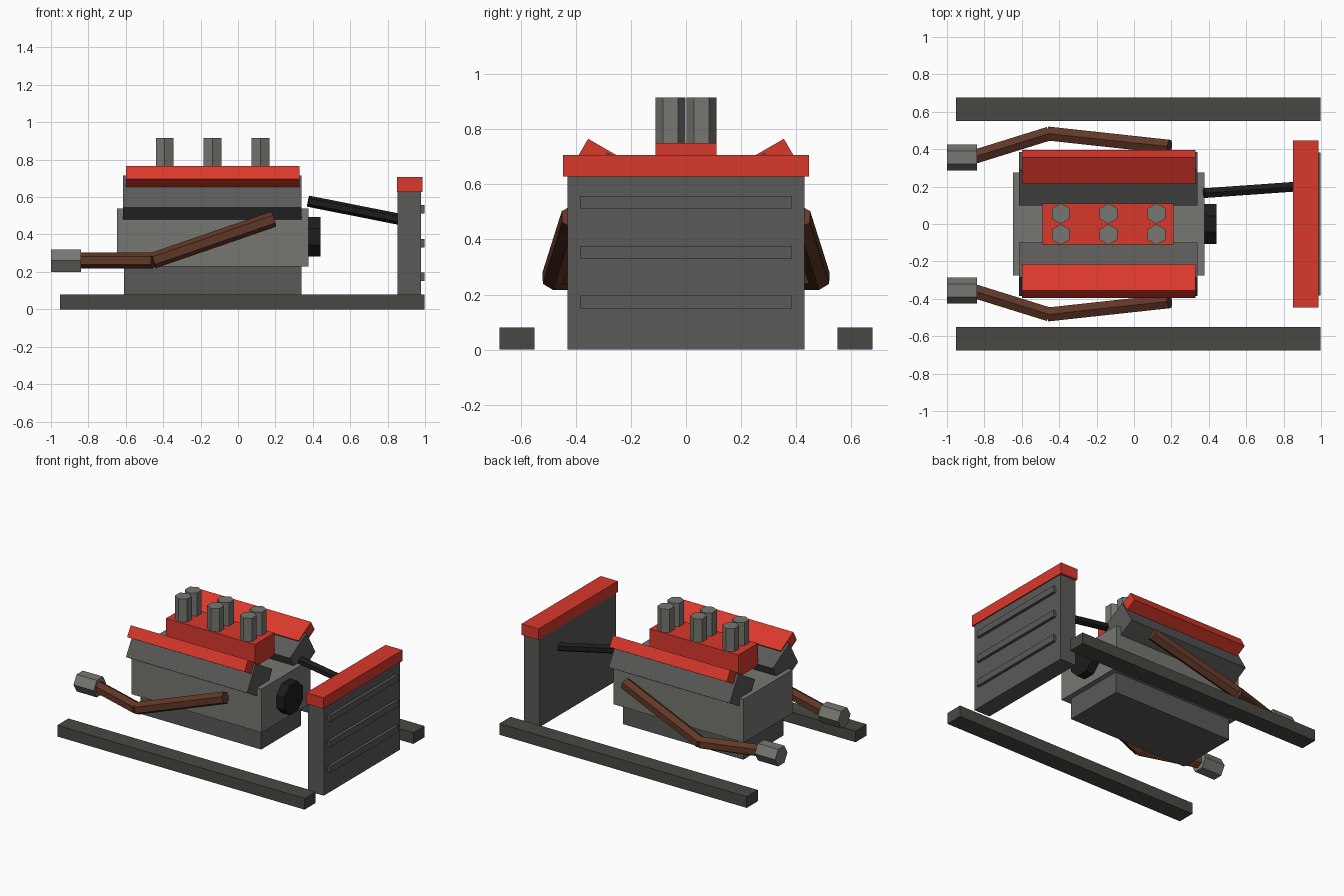
import bpy, math
from mathutils import Vector

if "Cube" in bpy.data.objects:
    bpy.data.objects.remove(bpy.data.objects["Cube"])


def material(name, rgb):
    m = bpy.data.materials.new(name)
    m.diffuse_color = (*rgb, 1)
    m.use_nodes = True
    m.node_tree.nodes["Principled BSDF"].inputs["Base Color"].default_value = m.diffuse_color
    return m


RED = material("red_paint", (0.70, 0.04, 0.025))
BROWN = material("rusty_brown", (0.12, 0.04, 0.02))
IRON = material("grey_iron", (0.18, 0.185, 0.165))
STEEL = material("dark_grey", (0.10, 0.10, 0.097))
FRAME = material("frame_grey", (0.065, 0.064, 0.055))
BLACK = material("black_rubber", (0.012, 0.012, 0.012))


def box(name, center, size, mat, tilt=0):
    bpy.ops.mesh.primitive_cube_add(size=1, location=center, rotation=(tilt, 0, 0))
    ob = bpy.context.object
    ob.name = name
    ob.scale = size
    ob.data.materials.append(mat)
    return ob


def rod(name, a, b, radius, sides, mat, spin=0):
    a, b = Vector(a), Vector(b)
    bpy.ops.mesh.primitive_cylinder_add(vertices=sides, radius=radius,
                                        depth=(b - a).length, location=(a + b) / 2)
    ob = bpy.context.object
    ob.name = name
    ob.rotation_mode = 'QUATERNION'
    q = (b - a).to_track_quat('Z', 'Y')
    ob.rotation_quaternion = q @ Vector((0, 0, 1)).to_track_quat('Z', 'Y')
    if spin:
        from mathutils import Quaternion
        ob.rotation_quaternion = q @ Quaternion((0, 0, 1), spin)
    ob.data.materials.append(mat)
    return ob


# engine block, oil pan, intake
box("engine_block", (-0.135, 0, 0.385), (1.025, 0.55, 0.31), IRON)
box("oil_pan", (-0.135, 0, 0.155), (0.95, 0.45, 0.15), STEEL)
box("intake_plenum", (-0.14, 0, 0.67), (0.70, 0.22, 0.16), RED)

# intake stacks, corners pointing along y
for i, x in enumerate((-0.392, -0.137, 0.12)):
    for s in (-1, 1):
        rod(f"intake_stack_{i}", (x, s * 0.056, 0.72), (x, s * 0.056, 0.915),
            0.055, 6, IRON)

# crank pulley and coolant hose
rod("crank_pulley", (0.35, 0, 0.388), (0.44, 0, 0.388), 0.115, 8, BLACK, math.pi / 8)
rod("coolant_hose", (0.375, 0.165, 0.578), (0.87, 0.2, 0.48), 0.03, 6, BLACK)

# paired parts: heads, valve covers, exhausts, frame rails
for s, side in ((-1, "front"), (1, "back")):
    tilt = s * math.radians(30)
    box(f"cylinder_head_{side}", (-0.137, s * 0.242, 0.576), (0.955, 0.216, 0.197), STEEL, tilt)
    box(f"valve_cover_{side}", (-0.135, s * 0.305, 0.690), (0.925, 0.162, 0.08), RED, tilt)
    top, bend, tail = ((0.19, s * 0.413, 0.482), (-0.455, s * 0.483, 0.26),
                       (-0.86, s * 0.357, 0.26))
    rod(f"exhaust_header_{side}", top, bend, 0.043, 6, BROWN)
    rod(f"exhaust_pipe_{side}", bend, tail, 0.043, 6, BROWN)
    rod(f"exhaust_tip_{side}", (-0.84, s * 0.355, 0.26), (-1, s * 0.355, 0.26),
        0.07, 6, IRON, math.pi / 2)
    box(f"frame_rail_{side}", (0.023, s * 0.613, 0.04), (1.95, 0.126, 0.08), FRAME)

# radiator with slats and top tank
box("radiator", (0.915, 0, 0.315), (0.125, 0.86, 0.63), STEEL)
box("radiator_tank", (0.918, 0, 0.667), (0.135, 0.893, 0.078), RED)
for i, z in enumerate((0.173, 0.354, 0.535)):
    box(f"radiator_slat_{i}", (0.982, 0, z), (0.032, 0.765, 0.046), STEEL)
